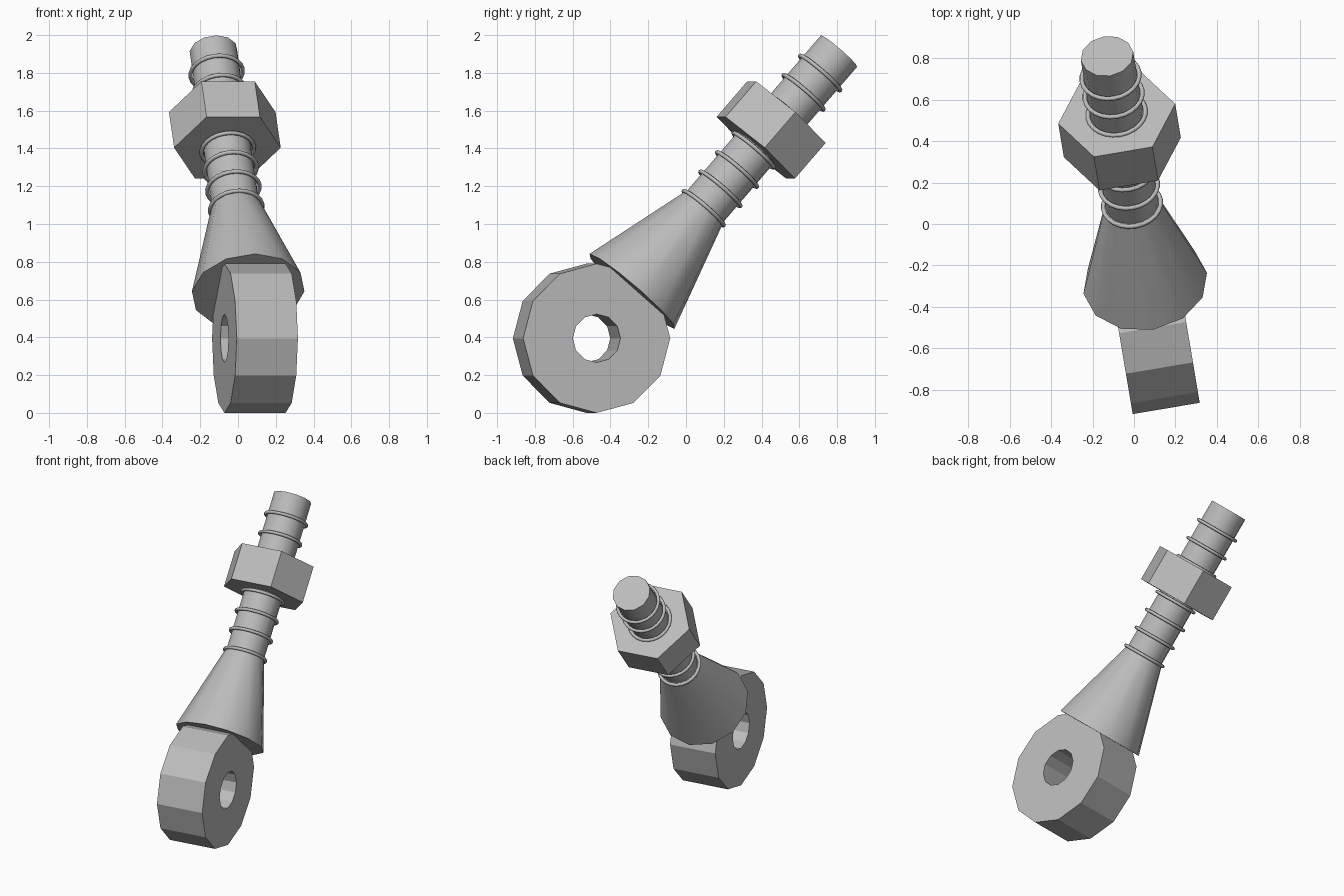
import bpy, bmesh, math
from mathutils import Matrix, Vector

if "Cube" in bpy.data.objects:
    bpy.data.objects.remove(bpy.data.objects["Cube"])

# Material
steel = bpy.data.materials.new("plain_grey_steel")
steel.use_nodes = True
GREY = (0.5, 0.5, 0.5, 1)
steel.diffuse_color = GREY
steel.node_tree.nodes["Principled BSDF"].inputs["Base Color"].default_value = GREY

# Tilted frame: origin at the eye centre, local z along the rod, local x through the eye
rod_dir = Vector((-0.22, 1.31, 1.52)).normalized()
eye_dir = Vector((rod_dir.y, -rod_dir.x, 0)).normalized()
side_dir = rod_dir.cross(eye_dir)
frame = Matrix((eye_dir, side_dir, rod_dir)).transposed().to_4x4()
frame.translation = (0.09, -0.5, 0.395)


def finish(name, bm, matrix, smooth=None):
    bmesh.ops.recalc_face_normals(bm, faces=bm.faces)
    mesh = bpy.data.meshes.new(name)
    bm.to_mesh(mesh)
    bm.free()
    mesh.materials.append(steel)
    obj = bpy.data.objects.new(name, mesh)
    bpy.context.collection.objects.link(obj)
    obj.matrix_world = matrix
    if smooth:
        bpy.ops.object.select_all(action='DESELECT')
        obj.select_set(True)
        bpy.context.view_layer.objects.active = obj
        bpy.ops.object.shade_smooth_by_angle(angle=math.radians(smooth))
    return obj


def frustum(name, sides, r1, r2, start, end, turn=0, smooth=None):
    bm = bmesh.new()
    bmesh.ops.create_cone(bm, cap_ends=True, segments=sides, radius1=r1, radius2=r2,
                          depth=end - start)
    place = Matrix.Translation((0, 0, (start + end) / 2)) @ Matrix.Rotation(turn, 4, 'Z')
    bmesh.ops.transform(bm, matrix=place, verts=bm.verts)
    return finish(name, bm, frame, smooth)


def lathe(name, profile, steps, matrix, smooth=None):
    """Spin a closed (radius, height) profile around z."""
    bm = bmesh.new()
    verts = [bm.verts.new((r, 0, h)) for r, h in profile]
    edges = [bm.edges.new((verts[i - 1], verts[i])) for i in range(len(verts))]
    bmesh.ops.spin(bm, geom=verts + edges, axis=(0, 0, 1), cent=(0, 0, 0),
                   angle=math.tau, steps=steps, use_merge=True)
    bmesh.ops.remove_doubles(bm, verts=bm.verts, dist=0.0001)
    return finish(name, bm, matrix, smooth)


# Eye: twelve-sided ring with a round hole, axis level
half = 0.164
eye_axis = Matrix((Vector((0, 0, 1)), eye_dir.cross(Vector((0, 0, 1))), eye_dir))
eye_matrix = eye_axis.transposed().to_4x4()
eye_matrix.translation = frame.translation
lathe("eye_ring", [(0.128, -half), (0.395, -half), (0.395, half), (0.128, half)],
      12, eye_matrix)

# Tapered neck, shaft and hexagonal nut
frustum("tapered_neck", 12, 0.302, 0.132, 0.33, 0.92, smooth=35)
frustum("shaft", 12, 0.128, 0.128, 0.85, 2.018, smooth=35)
frustum("hex_nut", 6, 0.286, 0.286, 1.34, 1.59, turn=math.radians(30))

# Thread ridges
ridge = [(0.14 + 0.011 * math.cos(a * math.tau / 8), 0.011 * math.sin(a * math.tau / 8))
         for a in range(8)]
for i in range(8):
    lift = Matrix.Translation((0, 0, 0.915 + 0.1357 * i))
    lathe(f"thread_ridge_{i + 1}", ridge, 24, frame @ lift, smooth=50)
